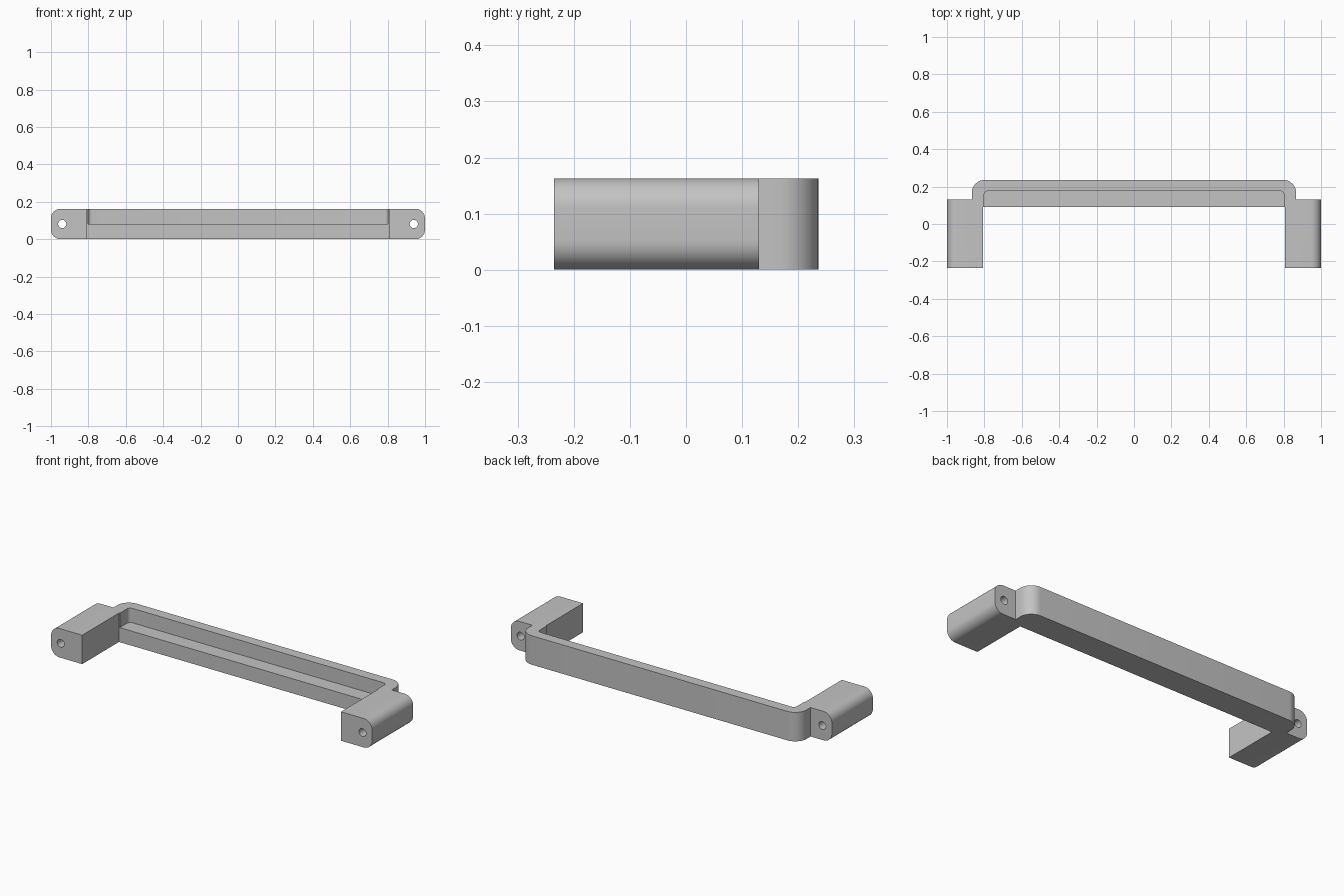
import bpy, bmesh, math

if "Cube" in bpy.data.objects:
    bpy.data.objects.remove(bpy.data.objects["Cube"])

H = 0.163          # overall height
grey = bpy.data.materials.new("plain grey")
grey.diffuse_color = (0.55, 0.55, 0.55, 1)
grey.use_nodes = True
grey.node_tree.nodes["Principled BSDF"].inputs["Base Color"].default_value = grey.diffuse_color


def arc(cx, cy, r, a0, a1, n=12):
    return [(cx + r * math.cos(math.radians(a0 + (a1 - a0) * i / n)),
             cy + r * math.sin(math.radians(a0 + (a1 - a0) * i / n))) for i in range(n + 1)]


def prism(name, outline, z0, z1, bevel_x=None):
    """Extrude a plan outline; optionally round the long edges lying at |x| = bevel_x."""
    bm = bmesh.new()
    face = bm.faces.new([bm.verts.new((x, y, z0)) for x, y in outline])
    top = bmesh.ops.extrude_face_region(bm, geom=[face])["geom"]
    bmesh.ops.translate(bm, verts=[g for g in top if isinstance(g, bmesh.types.BMVert)],
                        vec=(0, 0, z1 - z0))
    bmesh.ops.recalc_face_normals(bm, faces=bm.faces)
    if bevel_x:
        edges = [e for e in bm.edges
                 if all(abs(abs(v.co.x) - bevel_x) < 1e-5 for v in e.verts)
                 and abs(e.verts[0].co.z - e.verts[1].co.z) < 1e-5]
        bmesh.ops.bevel(bm, geom=edges, offset=0.052, segments=10, profile=0.5, affect='EDGES')
    mesh = bpy.data.meshes.new(name)
    bm.to_mesh(mesh)
    bm.free()
    ob = bpy.data.objects.new(name, mesh)
    bpy.context.collection.objects.link(ob)
    return ob


def mirrored(half):
    return half + [(-x, y) for x, y in reversed(half)]


# Handle body: mounting blocks, curved bar and ledge in one plan outline
half = [(0.806, 0.092), (0.806, -0.235), (1.0, -0.235), (1.0, 0.13), (0.867, 0.13)]
half += arc(0.797, 0.166, 0.07, 0, 90)
body = prism("handle", mirrored(half), 0, H, bevel_x=1.0)
body.data.materials.append(grey)

# Recess above the ledge, with small rounded inner corners
recess = prism("recess_cutter", mirrored([(0.801, 0.0)] + arc(0.781, 0.157, 0.02, 0, 90, 6)),
               0.082, 0.3)
cutters = [recess]

# Screw holes running front to back through the blocks
for side in (-1, 1):
    bpy.ops.mesh.primitive_cylinder_add(vertices=32, radius=0.022, depth=1,
                                        location=(side * 0.94, 0, H / 2),
                                        rotation=(math.pi / 2, 0, 0))
    hole = bpy.context.object
    hole.name = "screw_hole_cutter"
    cutters.append(hole)

bpy.ops.object.select_all(action='DESELECT')
bpy.context.view_layer.objects.active = body
body.select_set(True)
for c in cutters:
    c.hide_render = True
    mod = body.modifiers.new("cut", 'BOOLEAN')
    mod.operation = 'DIFFERENCE'
    mod.solver = 'EXACT'
    mod.object = c
    bpy.ops.object.modifier_apply(modifier=mod.name)
for c in cutters:
    bpy.data.objects.remove(c)

for p in body.data.polygons:
    p.material_index = 0
bpy.ops.object.shade_smooth_by_angle(angle=math.radians(30))
